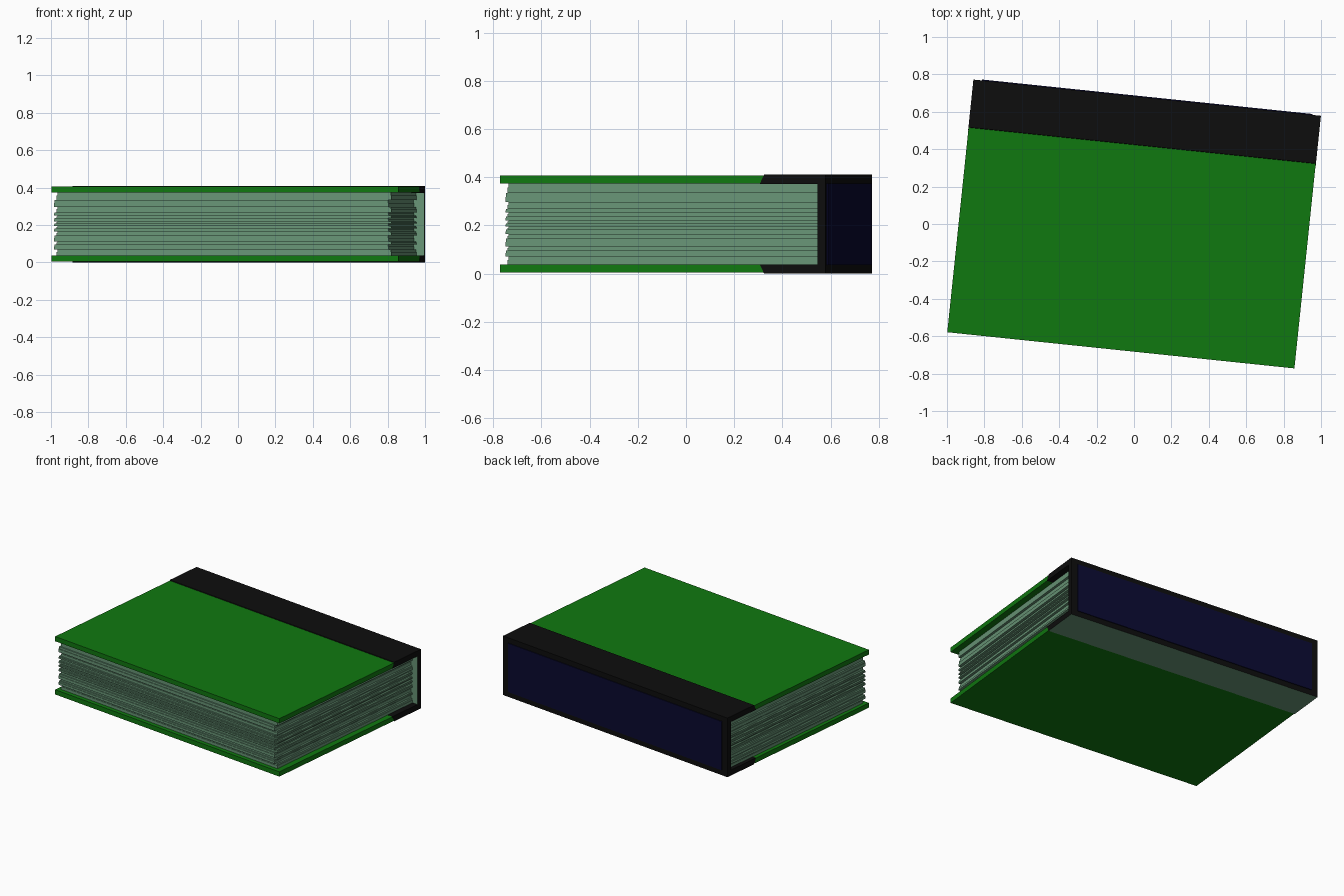
import bpy, bmesh
from math import radians
from mathutils import Matrix

cube = bpy.data.objects.get("Cube")
if cube:
    bpy.data.objects.remove(cube)


def material(name, rgb):
    m = bpy.data.materials.new(name)
    m.use_nodes = True
    col = (*rgb, 1)
    m.diffuse_color = col
    bsdf = m.node_tree.nodes["Principled BSDF"]
    bsdf.inputs["Base Color"].default_value = col
    bsdf.inputs["Roughness"].default_value = 0.9
    return m


GREEN = material("cover green", (0.005, 0.19, 0.005))
BLACK = material("binding black", (0.004, 0.004, 0.004))
NAVY = material("label navy", (0.003, 0.003, 0.03))
PAGE = material("page pale green", (0.14, 0.305, 0.185))

# The whole book lies slightly turned on the ground
TURN = Matrix.Rotation(radians(-5.95), 4, 'Z')
HX, HY, H = 0.934, 0.679, 0.41      # half length, half depth, height
BOARD = 0.037                       # cover thickness
STRIP = 0.423                       # where the binding strip starts
SPINE = 0.645                       # inner face of the spine


def box(name, x, y, z, mat, second=None, rule=None, shape=None):
    """Box between min/max pairs; faces passing rule(normal) take the second material."""
    bm = bmesh.new()
    bmesh.ops.create_cube(bm, size=1)
    for v in bm.verts:
        v.co = [r[0] if c < 0 else r[1] for c, r in zip(v.co, (x, y, z))]
        if shape:
            shape(v.co)
    bm.normal_update()
    if rule:
        for f in bm.faces:
            f.material_index = int(rule(f.normal))
    bm.transform(TURN)
    me = bpy.data.meshes.new(name)
    bm.to_mesh(me)
    bm.free()
    me.materials.append(mat)
    if second:
        me.materials.append(second)
    ob = bpy.data.objects.new(name, me)
    bpy.context.collection.objects.link(ob)
    return ob


def slant(co):
    """Binding strip edge runs further forward on the inner side."""
    if co.y < SPINE - 0.1 and BOARD / 2 < co.z < H - BOARD / 2:
        co.y -= 0.018


# Cover boards and the binding strips wrapped over their back edge
for side, zc, zb in (("bottom", (0.004, BOARD), (0, BOARD + 0.001)),
                     ("top", (H - BOARD, H - 0.004), (H - BOARD - 0.001, H))):
    box(side + "_cover", (-HX + 0.001, HX - 0.001), (-HY, STRIP + 0.02), zc, GREEN)
    box(side + "_binding_strip", (-HX, HX), (STRIP, HY), zb, BLACK,
        PAGE, lambda n: n.z < -0.9 or n.y < -2, slant) if side == "bottom" else \
        box(side + "_binding_strip", (-HX, HX), (STRIP, HY), zb, BLACK, shape=slant)

# Spine board with a pale inner face, and the label panel on its back
box("spine", (-HX, HX), (SPINE, HY), (BOARD, H - BOARD), BLACK, PAGE, lambda n: n.y < -0.9)
box("spine_label", (-0.889, 0.889), (HY - 0.002, HY + 0.005), (0.036, H - 0.036), NAVY)

# Page sheets: some groups are shifted towards the front and one end
SHEETS = [(.030, 0), (.024, 1), (.014, 0), (.030, 1), (.018, 0), (.016, 1), (.012, 0),
          (.012, 1), (.010, 0), (.016, 1), (.014, 0), (.014, 1), (.026, 0), (.034, 1), (.036, 0)]
scale = (H - 2 * BOARD) / sum(t for t, s in SHEETS)
z = BOARD
for i, (t, shifted) in enumerate(SHEETS):
    t *= scale
    dx, dy = (-0.014, -0.011) if shifted else (0, 0)
    for k in range(2):              # each group is two sheets, slightly uneven
        e = 0.003 * k
        box(f"page_sheet_{2 * i + k + 1}", (-0.907 + dx + e, 0.893 + dx - e),
            (-0.651 + dy + e, SPINE), (z + k * t * 0.6, z + t * (0.6 + 0.4 * k)), PAGE)
    z += t
